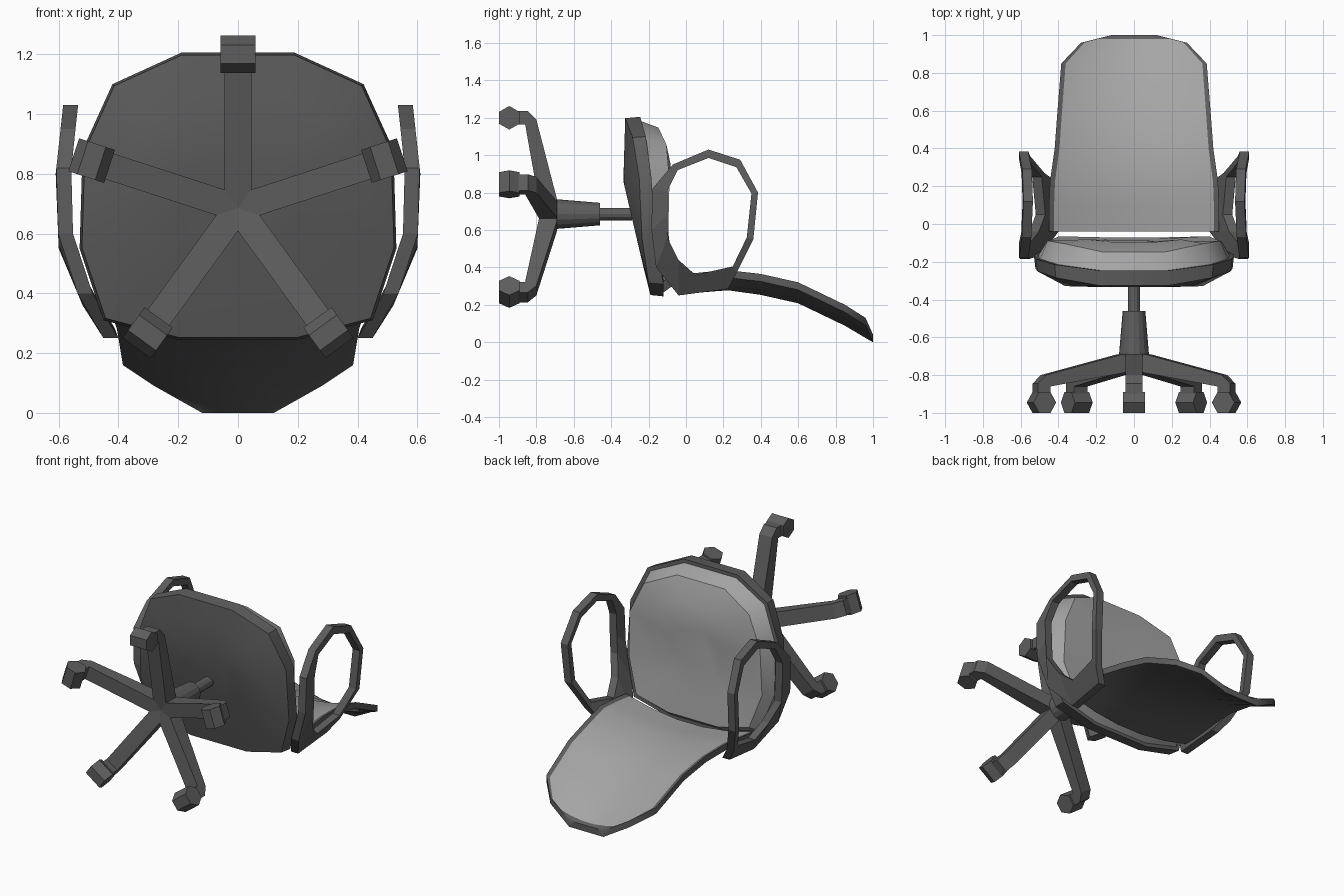
import bpy, bmesh, math
from mathutils import Matrix

if "Cube" in bpy.data.objects:
    bpy.data.objects.remove(bpy.data.objects["Cube"])


def material(name, v):
    m = bpy.data.materials.new(name)
    m.diffuse_color = (v, v, v, 1)
    m.use_nodes = True
    m.node_tree.nodes["Principled BSDF"].inputs["Base Color"].default_value = m.diffuse_color
    return m


FABRIC = material("light grey fabric", 0.38)
FRAME = material("dark grey frame", 0.11)
HUB_Z = 0.685


def lerp(table, t):
    """Piecewise linear lookup in a list of (key, value)."""
    if t <= table[0][0]:
        return table[0][1]
    for (a, va), (b, vb) in zip(table, table[1:]):
        if t <= b:
            return va + (vb - va) * (t - a) / (b - a)
    return table[-1][1]


def build(name, verts, faces, fabric=(), smooth=None):
    """Mesh object; faces whose number is in 'fabric' get the light colour."""
    me = bpy.data.meshes.new(name)
    me.from_pydata(verts, [], faces)
    me.materials.append(FRAME)
    me.materials.append(FABRIC)
    for i in fabric:
        me.polygons[i].material_index = 1
    bm = bmesh.new()
    bm.from_mesh(me)
    bmesh.ops.recalc_face_normals(bm, faces=bm.faces)
    bm.to_mesh(me)
    bm.free()
    ob = bpy.data.objects.new(name, me)
    bpy.context.collection.objects.link(ob)
    if smooth:
        bpy.ops.object.select_all(action='DESELECT')
        ob.select_set(True)
        bpy.context.view_layer.objects.active = ob
        bpy.ops.object.shade_smooth_by_angle(angle=math.radians(smooth))
    return ob


def radial_plate(name, profile, half, a):
    """Extrude an (r, y) profile sideways, turned by angle a about the column."""
    s, c, n = math.sin(a), math.cos(a), len(profile)
    verts = [(r * s + w * c, y, HUB_Z + r * c - w * s)
             for w in (-half, half) for r, y in profile]
    faces = [tuple(range(n)), tuple(range(2 * n - 1, n - 1, -1))]
    faces += [(i, (i + 1) % n, n + (i + 1) % n, n + i) for i in range(n)]
    build(name, verts, faces)


def tube(name, r1, r2, y1, y2, segs):
    bm = bmesh.new()
    m = Matrix.Translation((0, (y1 + y2) / 2, HUB_Z)) @ Matrix.Rotation(-math.pi / 2, 4, 'X')
    bmesh.ops.create_cone(bm, cap_ends=True, segments=segs, radius1=r1, radius2=r2,
                          depth=y2 - y1, matrix=m)
    me = bpy.data.meshes.new(name)
    bm.to_mesh(me)
    bm.free()
    me.materials.append(FRAME)
    bpy.context.collection.objects.link(bpy.data.objects.new(name, me))


# five-legged base with hexagonal casters
LEG = [(0, -.685), (.08, -.69), (.505, -.80), (.55, -.845), (.55, -.91),
       (.48, -.91), (.48, -.86), (0, -.775)]
HEX = [(.515 + .063 * math.cos(math.radians(60 * i)),
        -.945 + .0635 * math.sin(math.radians(60 * i))) for i in range(6)]
for k in range(5):
    a = math.radians(72 * k)
    radial_plate(f"base_leg_{k + 1}", LEG, .045, a)
    radial_plate(f"caster_{k + 1}", HEX, .058, a)

# column
tube("column_sleeve", .08, .06, -.70, -.46, 16)
tube("gas_post", .033, .033, -.47, -.29, 12)

# seat: rings of one outline, from the underside over the rim to the cushion
half = [(.19, 1.205), (.42, 1.1), (.52, .88), (.53, .55), (.45, .31), (.2, .245)]
outline = half + [(-x, z) for x, z in reversed(half)]
ZC, n = .725, len(outline)
under = [(.24, -.19), (.86, -.335), (1.2, -.325)]
low = [(.24, -.19), (.31, -.2), (.55, -.235), (.88, -.25), (1.1, -.285), (1.2, -.325)]
rim = [(.24, -.12), (.31, -.12), (.55, -.165), (.88, -.185), (1.1, -.215), (1.2, -.245)]
crown = [(.25, -.09), (.33, -.06), (.5, -.09), (.7, -.105), (.94, -.08), (1.13, -.12), (1.2, -.23)]
rings = [(.35, under, 0), (.7, under, 0), (.985, low, 1), (1, rim, 1), (.955, rim, 1),
         (.88, crown, 0), (.6, crown, 0), (.3, crown, 0)]
verts, faces, fabric = [], [], []
for s, table, at_edge in rings:
    for x, z in outline:
        zz = ZC + (z - ZC) * s
        verts.append((x * s, lerp(table, z if at_edge else zz), zz))
for r in range(len(rings) - 1):
    for i in range(n):
        j = (i + 1) % n
        if r >= 4:
            fabric.append(len(faces))
        faces.append((r * n + i, r * n + j, (r + 1) * n + j, (r + 1) * n + i))
faces.append(tuple(range(n)))
fabric.append(len(faces))
faces.append(tuple(range((len(rings) - 1) * n, len(rings) * n)))
build("seat", verts, faces, fabric, 40)

# backrest: curved shell, rows of (y, half width, rear z, forward curl of the sides)
rows = [(-.04, .45, .25, .07), (.1, .45, .265, .07), (.225, .445, .275, .07),
        (.4, .42, .25, .075), (.6, .405, .205, .075), (.85, .385, .085, .075),
        (.96, .28, .02, .07), (.98, .2, .01, .035), (1.0, .12, 0, 0)]
cols = [-1, -.94, -.6, -.2, .2, .6, .94, 1]
R, C = len(rows), len(cols)
verts = [(u * w, y, z + curl * u * u + t)
         for t in (0, .04) for y, w, z, curl in rows for u in cols]
faces, fabric = [], []
for side in (0, 1):
    for r in range(R - 1):
        for c in range(C - 1):
            i = side * R * C + r * C + c
            if side and 0 < c < C - 2 and r < R - 2:
                fabric.append(len(faces))
            faces.append((i, i + 1, i + C + 1, i + C))
border = (list(range(C)) + [r * C + C - 1 for r in range(1, R)]
          + [(R - 1) * C + c for c in range(C - 2, -1, -1)] + [r * C for r in range(R - 2, 0, -1)])
for a, b in zip(border, border[1:] + border[:1]):
    faces.append((a, b, b + R * C, a + R * C))
build("backrest", verts, faces, fabric, 40)

# armrest loops, pairs of outer and inner (y, z), bowed outwards by height
outer = [(-.07, .95), (.12, 1.03), (.29, .975), (.385, .8), (.36, .55), (.27, .37),
         (.225, .285), (-.04, .25), (-.16, .40), (-.185, .6), (-.18, .82)]
inner = [(-.045, .92), (.12, .985), (.27, .935), (.35, .795), (.325, .56), (.25, .405),
         (.05, .36), (-.04, .44), (-.10, .56), (-.10, .68), (-.10, .81)]
bow = [(.25, .45), (.29, .465), (.36, .52), (.55, .6), (.8, .61), (1.03, .585)]
m = len(outer)
for side, label in ((-1, "left"), (1, "right")):
    verts = [(side * (lerp(bow, z) - d), y, z)
             for d, pts in ((0, outer), (0, inner), (.05, inner), (.05, outer)) for y, z in pts]
    faces = [(k * m + i, k * m + (i + 1) % m, (k + 1) % 4 * m + (i + 1) % m, (k + 1) % 4 * m + i)
             for k in range(4) for i in range(m)]
    build(f"armrest_{label}", verts, faces)
